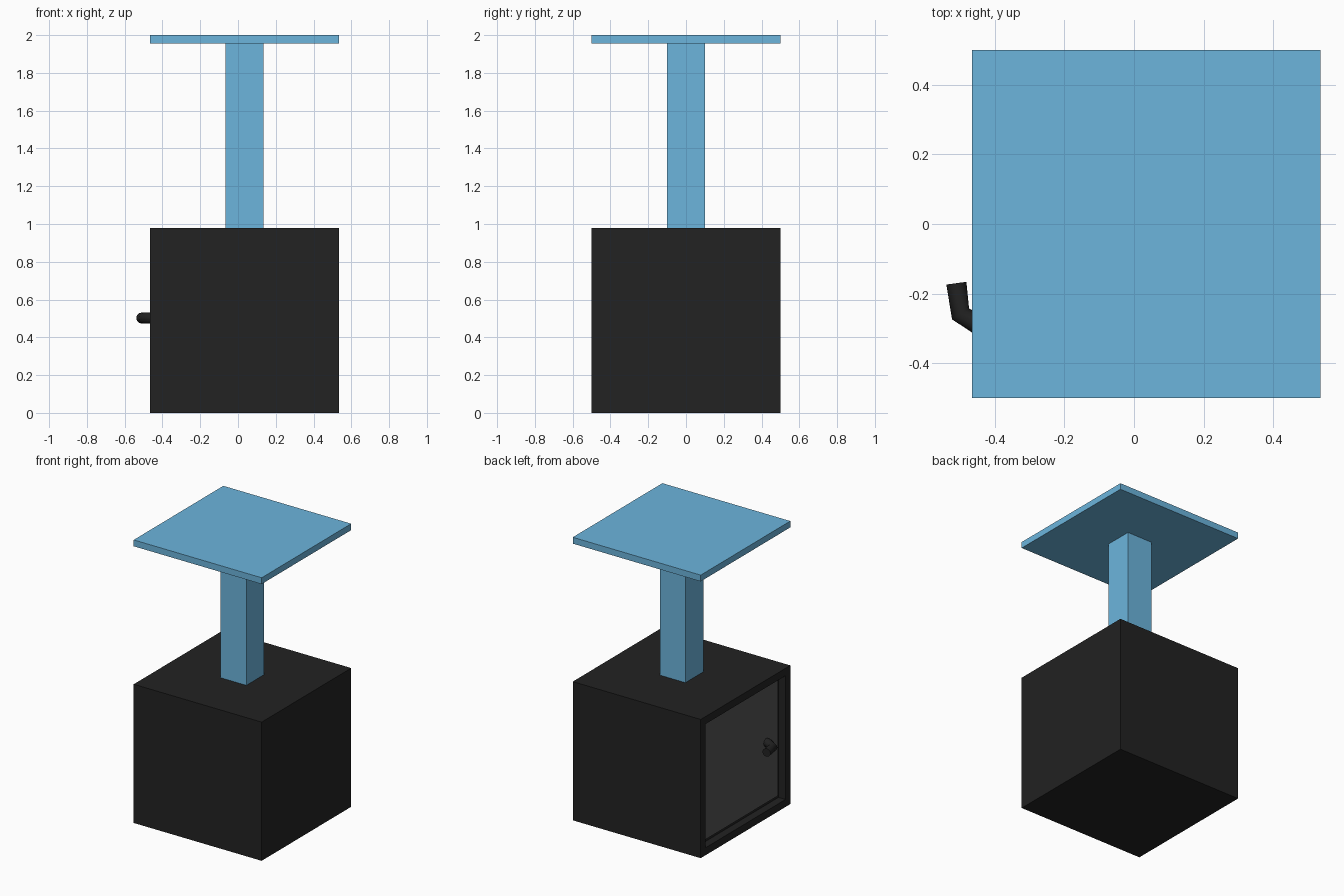
import bpy
import bmesh
from mathutils import Vector

if "Cube" in bpy.data.objects:
    bpy.data.objects.remove(bpy.data.objects["Cube"])


def material(name, rgb):
    m = bpy.data.materials.new(name)
    m.diffuse_color = (*rgb, 1)
    m.use_nodes = True
    m.node_tree.nodes["Principled BSDF"].inputs["Base Color"].default_value = m.diffuse_color
    return m


BLACK = material("black_metal", (0.016, 0.016, 0.016))
BLUE = material("blue_metal", (0.15, 0.46, 0.72))
GREY = material("grey_panel", (0.09, 0.09, 0.09))

CX = 0.035                      # shared axis of the box, pipe and plate
LEFT = CX - 0.5                 # x of the door side
MARGIN, DEPTH = 0.075, 0.045    # door frame width and recess


def box(name, lo, hi, mat, recess=False):
    lo, hi = Vector(lo), Vector(hi)
    bm = bmesh.new()
    bmesh.ops.create_cube(bm, size=1)
    for v in bm.verts:
        v.co = (lo + hi) / 2 + v.co * (hi - lo)
    if recess:
        # sink the door opening into the left side
        bm.normal_update()
        face = min(bm.faces, key=lambda f: f.normal.x)
        bmesh.ops.inset_region(bm, faces=[face], thickness=MARGIN)
        face = min(bm.faces, key=lambda f: (round(f.calc_center_median().x, 4),
                                            abs(f.calc_center_median().y)
                                            + abs(f.calc_center_median().z - hi.z / 2)))
        hole = bmesh.ops.extrude_discrete_faces(bm, faces=[face])["faces"][0]
        bmesh.ops.translate(bm, verts=hole.verts, vec=(DEPTH + 0.01, 0, 0))
    bmesh.ops.recalc_face_normals(bm, faces=bm.faces)
    me = bpy.data.meshes.new(name)
    bm.to_mesh(me)
    bm.free()
    me.materials.append(mat)
    ob = bpy.data.objects.new(name, me)
    bpy.context.collection.objects.link(ob)
    return ob


# Main body, pipe and top plate
box("body", (LEFT, -0.5, 0), (CX + 0.5, 0.5, 0.98), BLACK, recess=True)
box("pipe", (CX - 0.1, -0.1, 0.98), (CX + 0.1, 0.1, 1.955), BLUE)
box("top_plate", (LEFT, -0.5, 1.955), (CX + 0.5, 0.5, 2.0), BLUE)

# Door panel set back inside the frame
box("door_panel", (LEFT + DEPTH, -0.5 + MARGIN, MARGIN),
    (LEFT + DEPTH + 0.01, 0.5 - MARGIN, 0.98 - MARGIN), GREY)

# Bent round door handle
path = [(-0.405, -0.295), (-0.44, -0.295), (-0.498, -0.258), (-0.51, -0.17)]
curve = bpy.data.curves.new("door_handle", "CURVE")
curve.dimensions = "3D"
curve.bevel_depth = 0.029
curve.bevel_resolution = 4
curve.use_fill_caps = True
spline = curve.splines.new("POLY")
spline.points.add(len(path) - 1)
for p, (x, y) in zip(spline.points, path):
    p.co = (x, y, 0.502, 1)
curve.materials.append(BLACK)
handle = bpy.data.objects.new("door_handle", curve)
bpy.context.collection.objects.link(handle)
